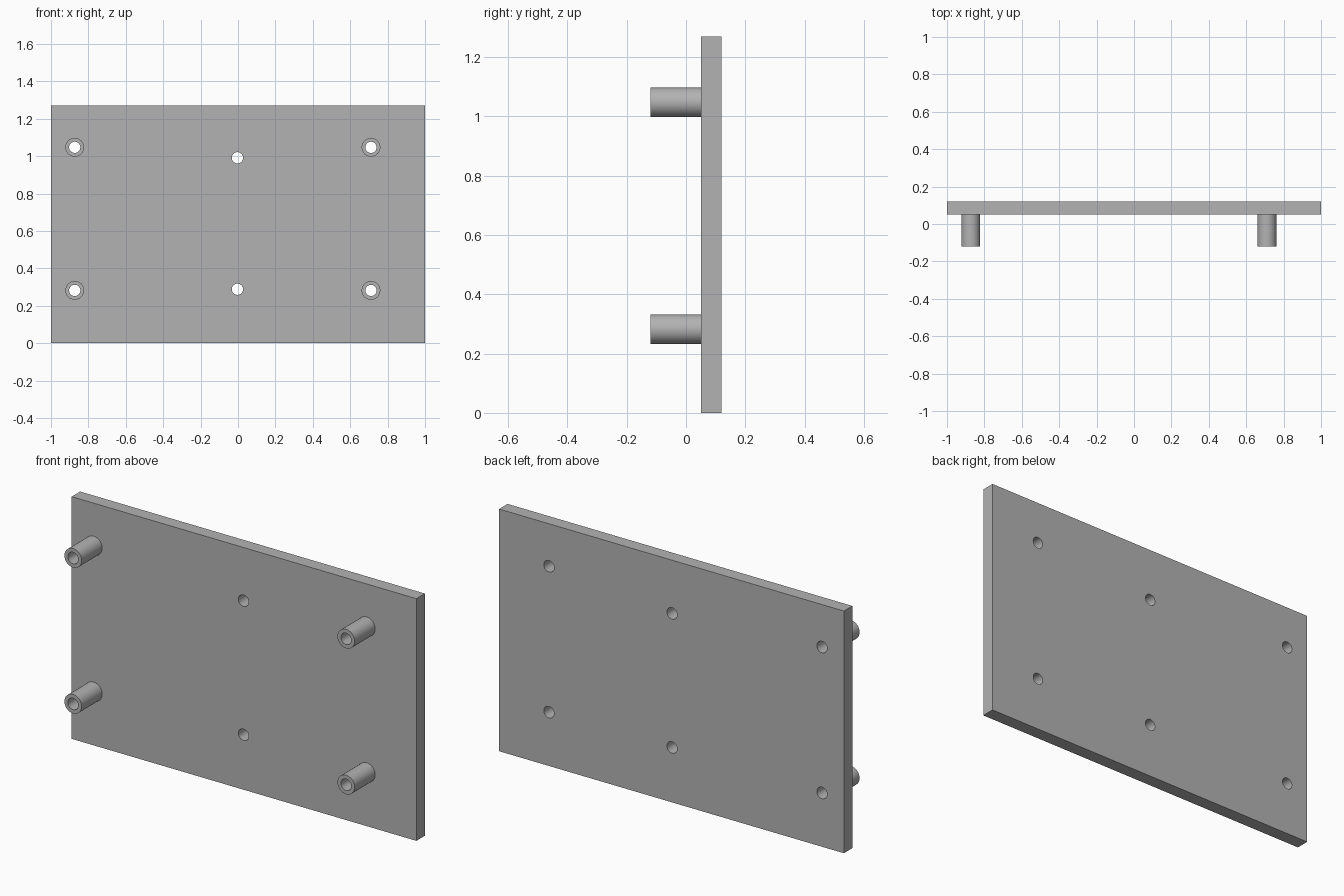
import bpy
import bmesh
from math import radians, tau
from mathutils import Matrix, Vector

cube = bpy.data.objects.get("Cube")
if cube:
    bpy.data.objects.remove(cube, do_unlink=True)

FRONT, MID, BACK = -0.12, 0.05, 0.12     # depths of tube tips, plate face, plate rear
HEIGHT = 1.27
BORE, TUBE = 0.03, 0.05                  # radii
SEGMENTS = 48
mounts = [(x, z) for x in (-0.873, 0.711) for z in (0.282, 1.047)]
screw_holes = [(-0.003, 0.288), (-0.003, 0.991)]

grey = bpy.data.materials.new("plain grey")
grey.use_nodes = True
colour = (0.45, 0.45, 0.45, 1)
grey.diffuse_color = colour
grey.node_tree.nodes["Principled BSDF"].inputs["Base Color"].default_value = colour


def make_object(name, bm):
    bmesh.ops.recalc_face_normals(bm, faces=bm.faces)
    mesh = bpy.data.meshes.new(name)
    bm.to_mesh(mesh)
    bm.free()
    mesh.materials.append(grey)
    obj = bpy.data.objects.new(name, mesh)
    bpy.context.collection.objects.link(obj)
    return obj


def smooth(obj):
    bpy.ops.object.select_all(action="DESELECT")
    obj.select_set(True)
    bpy.context.view_layer.objects.active = obj
    bpy.ops.object.shade_smooth_by_angle(angle=radians(30))


# Cutter for all the bores through the plate
bm = bmesh.new()
for x, z in mounts + screw_holes:
    place = Matrix.Translation((x, (MID + BACK) / 2, z)) @ Matrix.Rotation(radians(90), 4, "X")
    bmesh.ops.create_cone(bm, cap_ends=True, segments=SEGMENTS, radius1=BORE,
                          radius2=BORE, depth=0.2, matrix=place)
cutter = make_object("hole_cutter", bm)
cutter.hide_render = True

# Flat plate with drilled holes
bm = bmesh.new()
place = Matrix.Translation((0, (MID + BACK) / 2, HEIGHT / 2)) @ Matrix.Diagonal((2, BACK - MID, HEIGHT, 1))
bmesh.ops.create_cube(bm, size=1, matrix=place)
plate = make_object("mounting_plate", bm)
drill = plate.modifiers.new("drill", "BOOLEAN")
drill.operation = "DIFFERENCE"
drill.solver = "EXACT"
drill.object = cutter
bpy.context.view_layer.objects.active = plate
bpy.ops.object.modifier_apply(modifier="drill")
bpy.data.objects.remove(cutter, do_unlink=True)
smooth(plate)

# Hollow standoffs, a tube profile spun about the depth axis
for (x, z), name in zip(mounts, ("lower_right", "upper_right", "lower_left", "upper_left")):
    bm = bmesh.new()
    profile = [(TUBE, MID), (TUBE, FRONT), (BORE, FRONT), (BORE, MID)]
    verts = [bm.verts.new((x + r, y, z)) for r, y in profile]
    edges = [bm.edges.new(pair) for pair in zip(verts, verts[1:])]
    bmesh.ops.spin(bm, geom=verts + edges, cent=Vector((x, 0, z)), axis=(0, 1, 0),
                   angle=tau, steps=SEGMENTS, use_merge=True)
    bmesh.ops.remove_doubles(bm, verts=bm.verts, dist=0.0001)
    smooth(make_object(name + "_standoff", bm))
